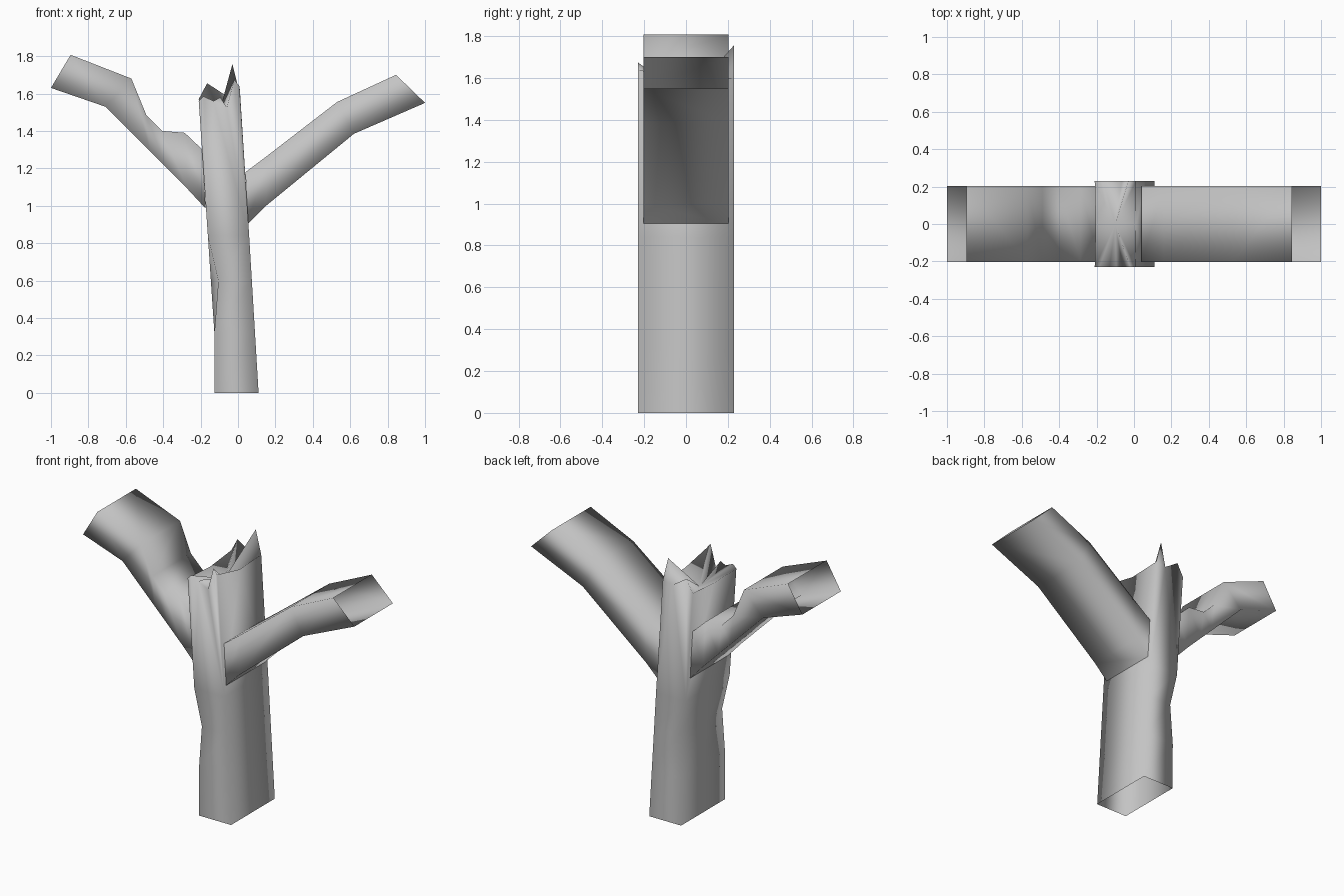
import bpy
import bmesh

cube = bpy.data.objects.get("Cube")
if cube:
    bpy.data.objects.remove(cube, do_unlink=True)

bark = bpy.data.materials.new("grey_bark")
bark.use_nodes = True
GREY = (0.55, 0.55, 0.55, 1)
bark.diffuse_color = GREY
bark.node_tree.nodes["Principled BSDF"].inputs["Base Color"].default_value = GREY


def finish(name, bm):
    """Turn a bmesh into a smooth-shaded bark object."""
    bmesh.ops.triangulate(bm, faces=[f for f in bm.faces if len(f.verts) > 4])
    bmesh.ops.recalc_face_normals(bm, faces=bm.faces)
    mesh = bpy.data.meshes.new(name)
    bm.to_mesh(mesh)
    bm.free()
    mesh.materials.append(bark)
    mesh.shade_smooth()
    bpy.context.collection.objects.link(bpy.data.objects.new(name, mesh))


def skin(bm, rings):
    """Join successive closed rings of vertices with quads."""
    for a, b in zip(rings, rings[1:]):
        n = len(a)
        for i in range(n):
            j = (i + 1) % n
            bm.faces.new((a[i], a[j], b[j], b[i]))


def branch(name, upper, lower, half=0.203):
    """Open four-sided tube through matching upper and lower (x, z) points."""
    bm = bmesh.new()
    rings = []
    for (ux, uz), (lx, lz) in zip(upper, lower):
        corners = ((ux, -half, uz), (ux, half, uz), (lx, half, lz), (lx, -half, lz))
        rings.append([bm.verts.new(c) for c in corners])
    skin(bm, rings)
    finish(name, bm)


# Trunk: leaning open box, pinched on its right wall, with a splintered top
D = 0.23
bm = bmesh.new()
rings = []
for z, pinch in ((0, 0), (0.32, 0), (0.6, 0.04), (0.84, 0)):
    left = -0.125 - max(0, z - 0.3) * 0.067
    right = 0.11 - z * 0.06
    ring = ((left + pinch, -D), (right, -D), (right, D), (left + pinch, D), (left, 0))
    rings.append([bm.verts.new((x, y, z)) for x, y in ring])
skin(bm, rings)

front_rim = [(-0.21, 1.56), (-0.185, 1.585), (-0.13, 1.56), (-0.095, 1.58),
             (-0.06, 1.525), (-0.02, 1.675), (0.008, 1.64)]
back_rim = [(0.01, 1.6), (-0.03, 1.757), (-0.065, 1.59), (-0.165, 1.655), (-0.21, 1.57)]
front = [bm.verts.new((x, -D, z)) for x, z in front_rim]
back = [bm.verts.new((x, D, z)) for x, z in back_rim]
right_mid = bm.verts.new((0.012, 0, 1.59))
left_mid = bm.verts.new((-0.205, 0, 1.55))
sides = [front, [front[-1], right_mid, back[0]], back,
         [back[-1], left_mid], [left_mid, front[0]]]
base = rings[-1]
for i, side in enumerate(sides):
    bm.faces.new([base[i], base[(i + 1) % len(base)]] + side[::-1])

# Hollow broken surface inside the rim
heart = bm.verts.new((-0.1, 0, 1.5))
for side in sides:
    for a, b in zip(side, side[1:]):
        bm.faces.new((a, b, heart))
finish("trunk", bm)

# Branches
branch("left_branch",
       [(0.04, 1.18), (0.16, 1.27), (0.53, 1.555), (0.845, 1.7)],
       [(0.05, 0.9), (0.15, 1.0), (0.62, 1.385), (1.0, 1.55)])
branch("right_branch",
       [(-0.19, 1.3), (-0.285, 1.39), (-0.405, 1.4), (-0.49, 1.485), (-0.57, 1.68), (-0.895, 1.807)],
       [(-0.173, 0.985), (-0.27, 1.09), (-0.38, 1.2), (-0.47, 1.29), (-0.71, 1.53), (-1.0, 1.63)])
